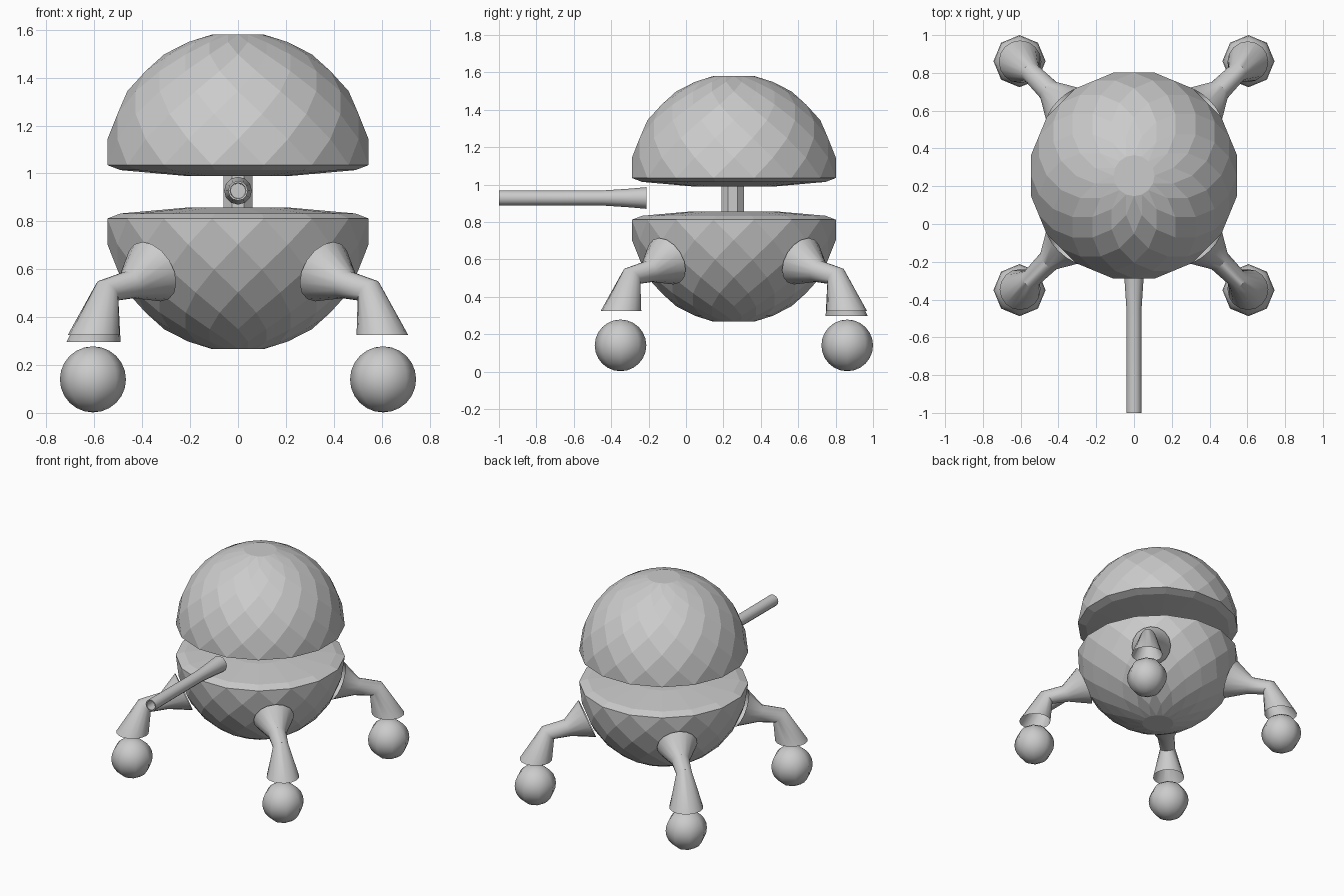
import bpy, bmesh, math
from mathutils import Vector

if "Cube" in bpy.data.objects:
    bpy.data.objects.remove(bpy.data.objects["Cube"])

CY = 0.256          # y of the body axis
R = 0.556           # body radius
SEG = 16


def finish(name, bm, smooth=None):
    bmesh.ops.recalc_face_normals(bm, faces=bm.faces[:])
    me = bpy.data.meshes.new(name)
    bm.to_mesh(me)
    bm.free()
    ob = bpy.data.objects.new(name, me)
    bpy.context.collection.objects.link(ob)
    if smooth:
        bpy.ops.object.select_all(action='DESELECT')
        ob.select_set(True)
        bpy.context.view_layer.objects.active = ob
        bpy.ops.object.shade_smooth_by_angle(angle=math.radians(smooth))
    return ob


def bridge(bm, a, b):
    n = len(a)
    for i in range(n):
        bm.faces.new((a[i], a[(i + 1) % n], b[(i + 1) % n], b[i]))


def loft(bm, rings, n, phase=0.0):
    """Skin through rings given as (centre, axis u, axis v)."""
    loops = []
    for c, u, v in rings:
        loops.append([bm.verts.new(Vector(c) + Vector(u) * math.cos(a) + Vector(v) * math.sin(a))
                      for a in (2 * math.pi * (i + phase) / n for i in range(n))])
    for a, b in zip(loops, loops[1:]):
        bridge(bm, a, b)
    return loops


def half_body(name, z0, sign):
    """Half sphere of staggered rings faced with diamonds, closed by a shallow inner lid."""
    bm = bmesh.new()
    top = 7

    def ring(r, z, half):
        return [bm.verts.new((r * math.cos(a), CY + r * math.sin(a), z0 + sign * z))
                for a in (2 * math.pi * (i + half) / SEG for i in range(SEG))]

    rings = []
    for k in range(top + 1):
        e = math.radians(11.25 * k)
        rings.append(ring(R * math.cos(e), R * math.sin(e), 0.5 * (k + 1)))
    for k, rg in enumerate(rings):
        for i in range(SEG):
            j = (i + 1) % SEG
            a, b = rg[i], rg[j]
            up = rings[k + 1][i] if k < top else None
            down = rings[k - 1][(i + 1) % SEG] if k > 0 else None
            bm.faces.new([v for v in (a, down, b, up) if v])
    bm.faces.new(rings[top])
    # inner lid
    lid = [rings[0], ring(0.50, -0.021, 0.5), ring(0.225, -0.045, 0.5)]
    bridge(bm, lid[0], lid[1])
    bridge(bm, lid[1], lid[2])
    bm.faces.new(lid[2])
    return finish(name, bm)


half_body("upper_dome", 1.035, 1)
half_body("lower_bowl", 0.812, -1)

# central post between the halves
bm = bmesh.new()
ends = loft(bm, [((0, CY - 0.006, z), (0.066, 0, 0), (0, 0.066, 0)) for z in (0.83, 1.01)], 8, 0.5)
for e in ends:
    bm.faces.new(e)
finish("post", bm, 30)

# hollow barrel, flared towards the body
bm = bmesh.new()
profile = [(-0.6, 0.030), (-1.0, 0.033), (-1.0, 0.041), (-0.77, 0.040),
           (-0.45, 0.040), (-0.30, 0.050), (-0.21, 0.058)]
ends = loft(bm, [((0, y, 0.928), (r, 0, 0), (0, 0, r)) for y, r in profile], 12)
bm.faces.new(ends[0])
bm.faces.new(ends[-1])
finish("barrel", bm, 40)


def leg(name, angle, drop):
    """Body flange, neck, elbow and open bell end, in the radial plane."""
    out = Vector((math.cos(angle), math.sin(angle), 0))
    side = Vector((-math.sin(angle), math.cos(angle), 0))
    up = Vector((0, 0, 1))
    # s, z, in-plane half axis (ds, dz), sideways radius
    section = [(0.510, 0.590, 0.054, 0.124, 0.135),
               (0.640, 0.535, 0.022, 0.056, 0.060),
               (0.772, 0.510, 0.040, 0.043, 0.052),
               (0.853, 0.325 - drop, 0.108 + drop / 6, 0.0, 0.108 + drop / 6)]
    bm = bmesh.new()
    loft(bm, [(Vector((0, CY, 0)) + out * s + up * z, out * ds + up * dz, side * r)
              for s, z, ds, dz, r in section], 16)
    finish(name, bm, 35)


def foot(name, angle):
    bm = bmesh.new()
    bmesh.ops.create_uvsphere(bm, u_segments=8, v_segments=12, radius=0.138)
    bmesh.ops.translate(bm, verts=bm.verts[:],
                        vec=(0.857 * math.cos(angle), CY + 0.857 * math.sin(angle), 0.14))
    finish(name, bm, 60)


# four legs with ball feet; the back left bell reaches slightly lower
for label, deg in (("back_right", 45), ("back_left", 135), ("front_left", 225), ("front_right", 315)):
    a = math.radians(deg)
    leg(label + "_leg", a, 0.028 if label == "back_left" else 0.0)
    foot(label + "_foot", a)
